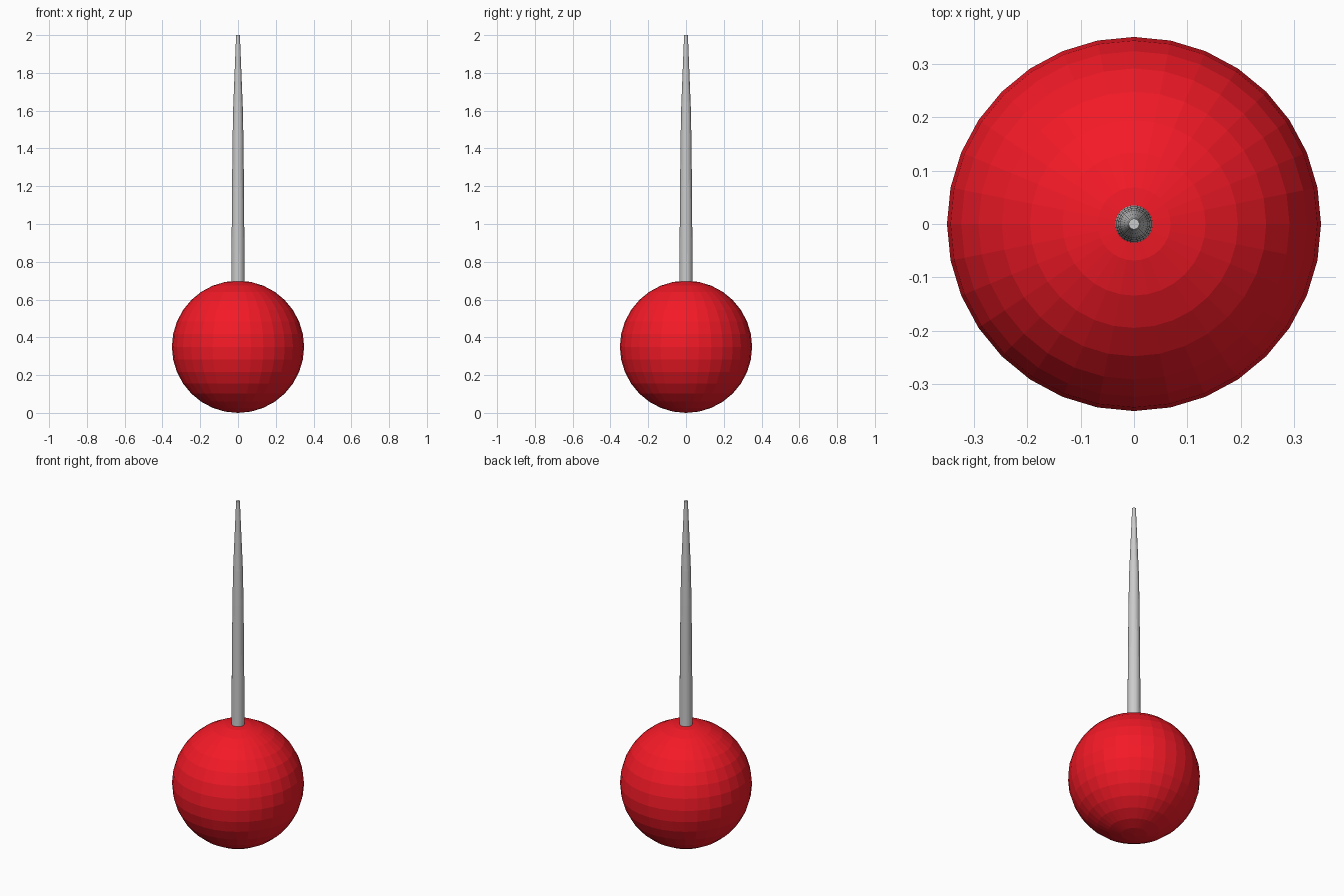
import bpy, bmesh, math

if "Cube" in bpy.data.objects:
    bpy.data.objects.remove(bpy.data.objects["Cube"])

def material(name, color):
    m = bpy.data.materials.new(name)
    m.diffuse_color = color
    m.use_nodes = True
    m.node_tree.nodes["Principled BSDF"].inputs["Base Color"].default_value = m.diffuse_color
    return m

# Ball head, resting on the ground
bpy.ops.mesh.primitive_uv_sphere_add(segments=32, ring_count=16, radius=0.35, location=(0, 0, 0.35))
head = bpy.context.object
head.name = "ball_head"
head.data.materials.append(material("red", (0.9, 0.01, 0.02, 1)))

# Needle: stacked rings of (radius, height), tapering to a small flat tip
profile = [(0.035, 0.66), (0.033, 1.0), (0.0295, 1.4), (0.026, 1.6), (0.018, 1.8), (0.01, 2.0)]
sides = 32
bm = bmesh.new()
rings = []
for r, z in profile:
    rings.append([bm.verts.new((r * math.cos(2 * math.pi * i / sides),
                                r * math.sin(2 * math.pi * i / sides), z)) for i in range(sides)])
for low, high in zip(rings, rings[1:]):
    for i in range(sides):
        j = (i + 1) % sides
        bm.faces.new((low[i], low[j], high[j], high[i]))
bm.faces.new(rings[0][::-1])
bm.faces.new(rings[-1])
mesh = bpy.data.meshes.new("needle")
bm.to_mesh(mesh)
bm.free()
needle = bpy.data.objects.new("needle", mesh)
bpy.context.collection.objects.link(needle)
